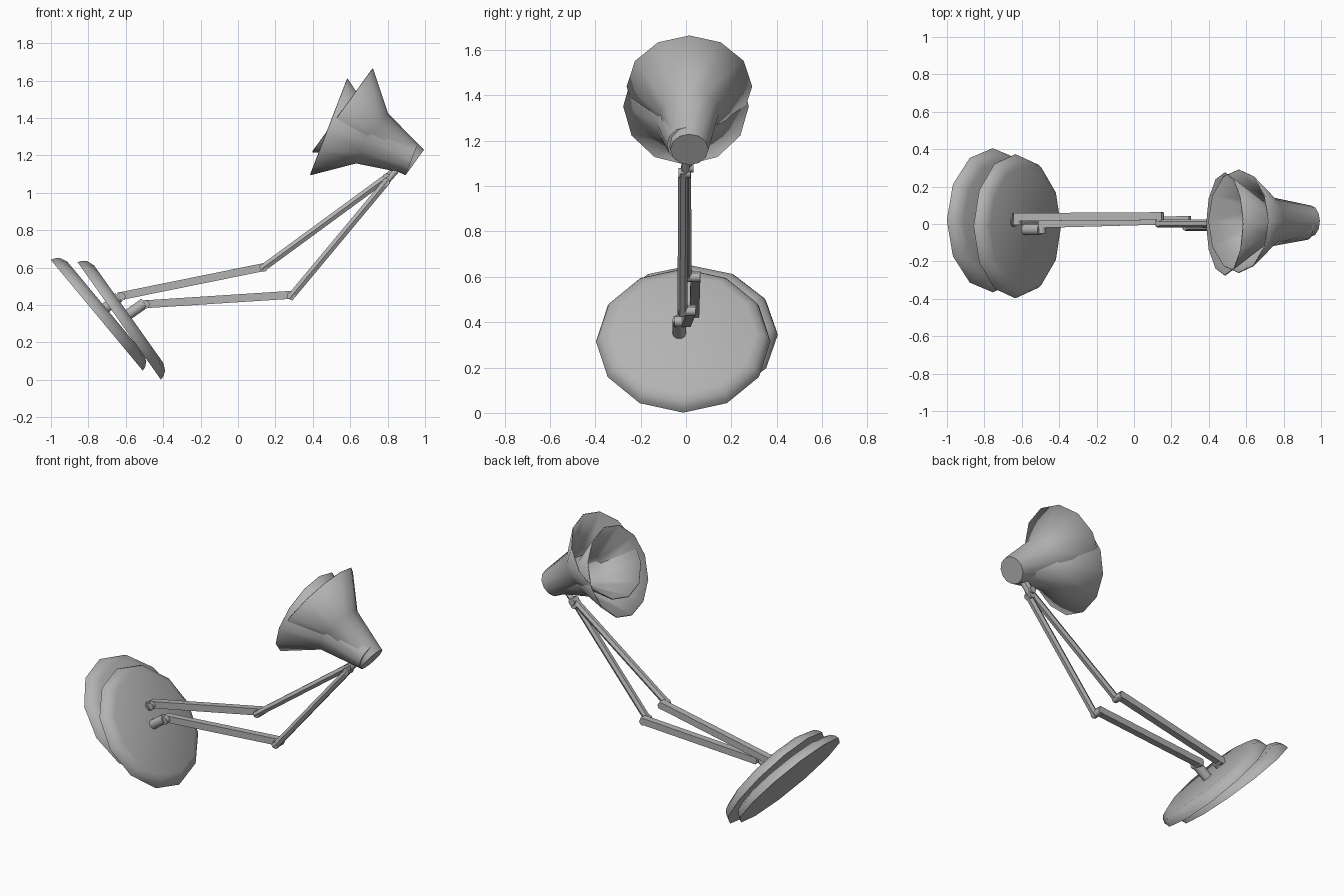
import bpy, bmesh, math
from mathutils import Vector

if "Cube" in bpy.data.objects:
    bpy.data.objects.remove(bpy.data.objects["Cube"])

grey = bpy.data.materials.new("lamp_grey")
grey.diffuse_color = (0.45, 0.45, 0.45, 1)
grey.use_nodes = True
grey.node_tree.nodes["Principled BSDF"].inputs["Base Color"].default_value = grey.diffuse_color


def lathe(name, origin, axis, profile, sides=12, turn=0.0, caps=(True, True), angle=40):
    """Spin (radius, distance along axis) points about an axis."""
    o, a = Vector(origin), Vector(axis).normalized()
    u = Vector((0, 1, 0))
    u = (u - a * u.dot(a)).normalized() if abs(a.y) < 0.9 else Vector((1, 0, 0))
    v = a.cross(u)
    bm = bmesh.new()
    rings = []
    for r, h in profile:
        rings.append([bm.verts.new(o + a * h + r * (u * math.cos(t) + v * math.sin(t)))
                      for t in (turn + 2 * math.pi * k / sides for k in range(sides))])
    for lo, hi in zip(rings, rings[1:]):
        for k in range(sides):
            n = (k + 1) % sides
            bm.faces.new((lo[k], lo[n], hi[n], hi[k]))
    if caps[0]:
        bm.faces.new(rings[0][::-1])
    if caps[1]:
        bm.faces.new(rings[-1])
    bmesh.ops.recalc_face_normals(bm, faces=bm.faces)
    me = bpy.data.meshes.new(name)
    bm.to_mesh(me)
    bm.free()
    me.materials.append(grey)
    ob = bpy.data.objects.new(name, me)
    bpy.context.collection.objects.link(ob)
    bpy.ops.object.select_all(action='DESELECT')
    ob.select_set(True)
    bpy.context.view_layer.objects.active = ob
    bpy.ops.object.shade_smooth_by_angle(angle=math.radians(angle))
    return ob


def rod(name, p, q, radius, sides, turn=0.0):
    """Straight prism between two points."""
    d = Vector(q) - Vector(p)
    return lathe(name, p, d, [(radius, 0), (radius, d.length)], sides, turn, angle=50)


def pin(name, x, y0, y1, z, radius=0.025):
    """Hinge pin running front to back."""
    return rod(name, (x, y0, z), (x, y1, z), radius, 8)


# Two overlapping lamps, each leaning at its own angle
lamps = [
    dict(tag="rear", base=(-0.755, 0.02, 0.345), up=(0.769, 0, 0.639),
         stem=(-0.637, 0.015, 0.442), low=((-0.64, 0.037, 0.445), (0.15, 0.042, 0.605)),
         high=((0.125, 0.003, 0.592), (0.805, 0.0, 1.09)),
         rim=(0.487, 0.0, 1.352), back=(0.933, 0, -0.36)),
    dict(tag="front", base=(-0.635, -0.012, 0.315), up=(0.816, 0, 0.579),
         stem=(-0.50, -0.03, 0.41), low=((-0.51, 0.0, 0.403), (0.295, 0.022, 0.455)),
         high=((0.275, -0.016, 0.435), (0.80, -0.012, 1.065)),
         rim=(0.56, 0.015, 1.44), back=(0.81, 0, -0.587)),
]

for L in lamps:
    t = L["tag"]
    # Weighted base with a rounded upper rim
    lathe(t + "_base", L["base"], L["up"],
          [(0.385, 0), (0.378, 0.022), (0.36, 0.045), (0.32, 0.062)], angle=50)
    # Short post on the base
    foot = Vector(L["base"]) + Vector(L["up"]) * 0.05
    foot.y = L["stem"][1]
    rod(t + "_post", foot, L["stem"], 0.03, 10)
    # Square lower arm and slimmer upper arm
    rod(t + "_lower_arm", *L["low"], 0.03, 4, math.pi / 4)
    rod(t + "_upper_arm", *L["high"], 0.022, 6)
    # Hinges
    x, y, z = L["low"][1]
    pin(t + "_elbow", x - 0.012, y - 0.055, y + 0.02, z - 0.006, 0.022)
    x, y, z = L["low"][0]
    pin(t + "_base_hinge", x + 0.015, L["stem"][1] - 0.02, y + 0.02, z, 0.024)
    x, y, z = L["high"][1]
    pin(t + "_neck_hinge", x - 0.01, y - 0.02, y + 0.032, z - 0.008, 0.022)
    # Link from the arm to the shade
    rod(t + "_neck", (x - 0.01, y + 0.012, z - 0.01), (x + 0.06, y + 0.012, z + 0.07), 0.016, 8)
    # Flared shade, open at the rim and closed at the back
    shade = lathe(t + "_shade", L["rim"], L["back"],
                  [(0.277, 0), (0.13, 0.205), (0.084, 0.475)], caps=(False, True))
    mod = shade.modifiers.new("thickness", 'SOLIDIFY')
    mod.thickness = 0.006
    mod.offset = -1
